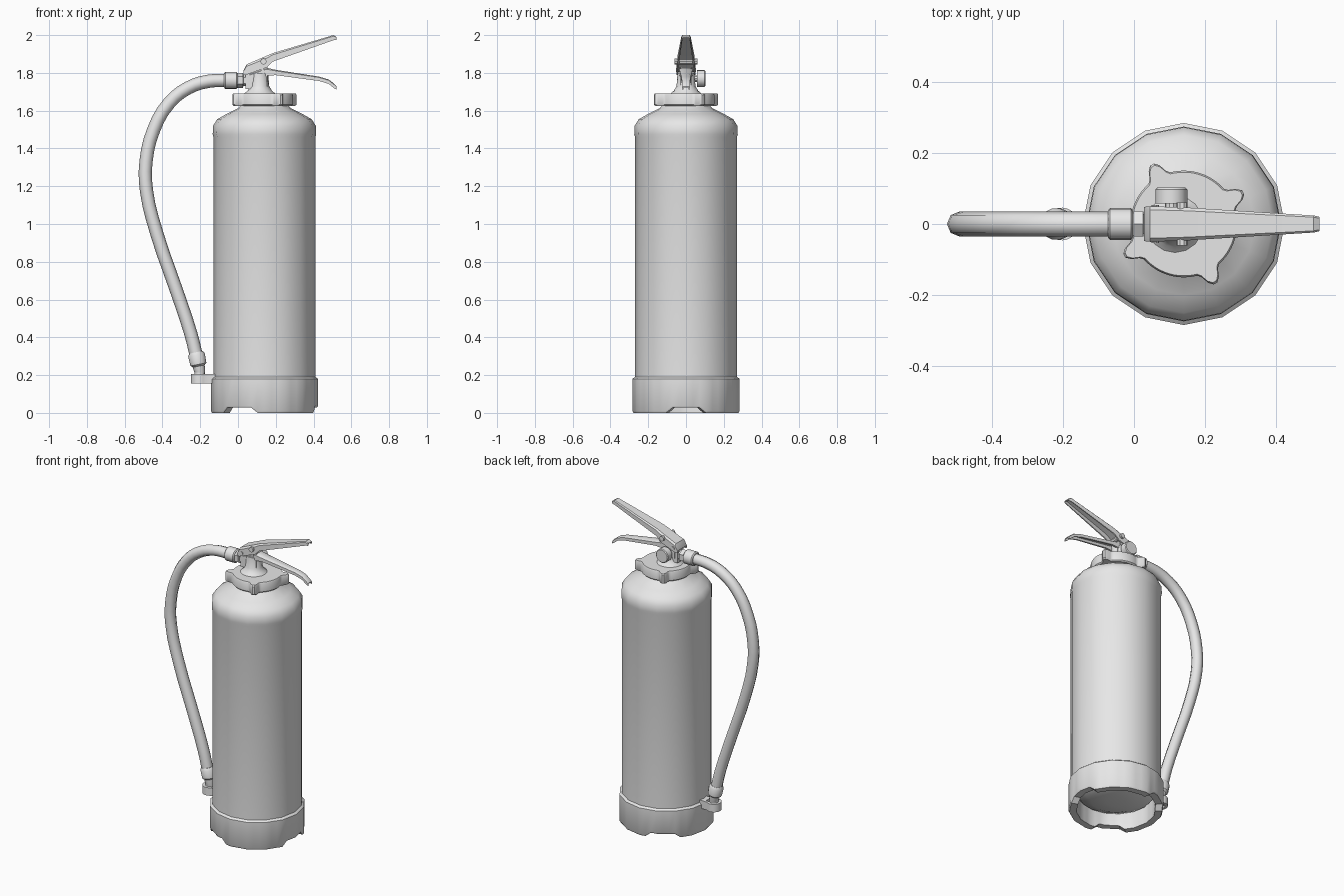
import bpy, bmesh, math
from mathutils import Vector

cube = bpy.data.objects.get("Cube")
if cube:
    bpy.data.objects.remove(cube, do_unlink=True)

grey = bpy.data.materials.new("light_grey")
grey.use_nodes = True
grey.diffuse_color = (0.8, 0.8, 0.8, 1)
grey.node_tree.nodes["Principled BSDF"].inputs["Base Color"].default_value = (0.8, 0.8, 0.8, 1)

AXIS = 0.14     # x of the tank axis
SIDES = 16


def finish(obj, angle=35):
    """Give the object its material and smooth shading with sharp edges kept."""
    if not obj.data.materials:
        obj.data.materials.append(grey)
    bpy.ops.object.select_all(action="DESELECT")
    obj.select_set(True)
    bpy.context.view_layer.objects.active = obj
    bpy.ops.object.shade_smooth_by_angle(angle=math.radians(angle))
    return obj


def loft(name, rings, close_rings=False):
    """Skin a row of equal closed rings; cap the ends or join them up."""
    bm = bmesh.new()
    loops = [[bm.verts.new(p) for p in ring] for ring in rings]
    pairs = list(zip(loops, loops[1:]))
    if close_rings:
        pairs.append((loops[-1], loops[0]))
    for a, b in pairs:
        for i in range(len(a)):
            j = (i + 1) % len(a)
            bm.faces.new((a[i], a[j], b[j], b[i]))
    if not close_rings:
        bm.faces.new(loops[0])
        bm.faces.new(loops[-1])
    bmesh.ops.recalc_face_normals(bm, faces=bm.faces)
    mesh = bpy.data.meshes.new(name)
    bm.to_mesh(mesh)
    bm.free()
    obj = bpy.data.objects.new(name, mesh)
    bpy.context.collection.objects.link(obj)
    return finish(obj)


def lathe(name, profile, origin=(AXIS, 0, 0), direction=(0, 0, 1), sides=SIDES):
    """Turn (radius, height) points about an axis."""
    turn = Vector((0, 0, 1)).rotation_difference(Vector(direction))
    rings = []
    for r, h in profile:
        ring = []
        for i in range(sides):
            a = math.tau * i / sides
            ring.append(Vector(origin) + turn @ Vector((r * math.cos(a), r * math.sin(a), h)))
        rings.append(ring)
    return loft(name, rings)


def box(name, x, y, z):
    rings = [[(px, y[0], z[0]), (px, y[1], z[0]), (px, y[1], z[1]), (px, y[0], z[1])] for px in x]
    return loft(name, rings)


# Tank with domed underside, rolled shoulder and neck
lathe("tank", [(0.06, 0.06), (0.15, 0.07), (0.22, 0.1), (0.27, 0.17), (0.27, 1.46),
               (0.274, 1.475), (0.272, 1.52), (0.25, 1.555), (0.2, 1.583), (0.14, 1.613),
               (0.128, 1.625), (0.128, 1.65)])

# Foot boot: faceted like the tank, with three notches in its lower rim
STEPS = 48
boot = [[] for _ in range(6)]
for i in range(STEPS):
    a = math.tau * i / STEPS
    half = math.pi / SIDES
    facet = math.cos(half) / math.cos(a % (2 * half) - half)
    from_notch = abs((math.degrees(a) + 60) % 120 - 60)
    low = 0.028 if from_notch < 16 else 0
    section = [(0.236, low), (0.278, low), (0.284, low + 0.01),
               (0.284, 0.18), (0.268, 0.192), (0.236, 0.14)]
    for ring, (r, z) in zip(boot, section):
        ring.append((AXIS + r * facet * math.cos(a), r * facet * math.sin(a), z))
loft("foot_boot", boot, close_rings=True)

# Collar nut with four rounded lugs
collar = []
for scale, z in ((0.95, 1.625), (1, 1.632), (1, 1.684), (0.97, 1.692)):
    ring = []
    for i in range(96):
        a = math.tau * i / 96
        d = (math.degrees(a) - 28 + 45) % 90 - 45
        r = scale * (0.15 + 0.04 * math.exp(-(abs(d) / 8) ** 3))
        ring.append((AXIS + r * math.cos(a), r * math.sin(a), z))
    collar.append(ring)
loft("collar_nut", collar)

# Valve body
lathe("valve_stem", [(0.085, 1.688), (0.065, 1.705), (0.05, 1.73), (0.045, 1.8)], origin=(0.115, 0, 0))
box("valve_block", (0.04, 0.155), (-0.03, 0.03), (1.715, 1.83))

# Pressure gauge on the back of the valve
lathe("gauge_stem", [(0.018, 0), (0.018, 0.06)], (0.105, 0.01, 1.77), (0, 1, 0), 10)
lathe("gauge", [(0.045, 0), (0.045, 0.04), (0.04, 0.045)], (0.105, 0.057, 1.77), (0, 1, 0))


# Handles: a downward-open channel that tapers along x
def handle(name, stations, wall):
    rings = []
    for x, low, top, w in stations:
        k = wall * w
        roof = top - 0.3 * (top - low)
        shape = [(-w, low), (-w, top - 0.2 * (top - low)), (-w + k, top), (w - k, top),
                 (w, top - 0.2 * (top - low)), (w, low), (w - k, low), (w - k, roof),
                 (k - w, roof), (k - w, low)]
        rings.append([(x, y, z) for y, z in shape])
    return loft(name, rings)


handle("squeeze_lever", [(0.028, 1.79, 1.81, 0.048), (0.045, 1.79, 1.845, 0.05),
                         (0.155, 1.83, 1.892, 0.046), (0.185, 1.86, 1.905, 0.044),
                         (0.505, 1.973, 2.0, 0.024), (0.522, 1.975, 1.99, 0.02)], 0.2)
handle("carry_handle", [(0.06, 1.74, 1.8, 0.034), (0.15, 1.785, 1.828, 0.034),
                        (0.2, 1.788, 1.816, 0.033), (0.43, 1.757, 1.78, 0.024),
                        (0.48, 1.742, 1.765, 0.022), (0.51, 1.718, 1.742, 0.021),
                        (0.522, 1.712, 1.728, 0.02)], 0.35)

# Pivot rivet and safety pin through the lever
for name, x, z, r, reach in (("pivot_rivet", 0.06, 1.815, 0.011, 0.054),
                             ("safety_pin", 0.135, 1.86, 0.016, 0.06),
                             ("carry_rivet", 0.13, 1.815, 0.009, 0.04)):
    lathe(name, [(r, -reach), (r, reach)], (x, 0, z), (0, 1, 0), 10)

# Hose with its end fittings
lathe("hose_connector", [(0.04, 0), (0.04, 0.028), (0.03, 0.03), (0.03, 0.06)], (-0.002, 0, 1.76), (1, 0, 0), 6)
lathe("upper_ferrule", [(0.038, 0), (0.045, 0.006), (0.045, 0.064), (0.038, 0.07)], (-0.073, 0, 1.76), (1, 0, 0))

path = [(-0.22, 0.3), (-0.25, 0.42), (-0.33, 0.66), (-0.43, 0.95), (-0.485, 1.18), (-0.487, 1.33),
        (-0.446, 1.5), (-0.365, 1.64), (-0.265, 1.72), (-0.16, 1.755), (-0.06, 1.76)]
curve = bpy.data.curves.new("hose", "CURVE")
curve.dimensions = "3D"
curve.bevel_depth = 0.035
curve.bevel_resolution = 2
curve.resolution_u = 3
curve.use_fill_caps = True
spline = curve.splines.new("BEZIER")
spline.bezier_points.add(len(path) - 1)
for point, (x, z) in zip(spline.bezier_points, path):
    point.co = (x, 0, z)
    point.handle_left_type = point.handle_right_type = "AUTO"
hose = bpy.data.objects.new("hose", curve)
bpy.context.collection.objects.link(hose)
bpy.ops.object.select_all(action="DESELECT")
hose.select_set(True)
bpy.context.view_layer.objects.active = hose
bpy.ops.object.convert(target="MESH")
finish(bpy.context.view_layer.objects.active, 50)

lathe("hose_nozzle", [(0.026, 0), (0.03, 0.02), (0.032, 0.04), (0.043, 0.05), (0.045, 0.1), (0.036, 0.115)],
      (-0.2, 0, 0.208), (-0.2, 0, 1), 14)

# Open clip on the boot that holds the nozzle
outer, inner = [], []
for i in range(15):
    a = math.radians(50 + 260 * i / 14)
    outer.append((-0.203 + 0.046 * math.cos(a), 0.046 * math.sin(a)))
    inner.append((-0.203 + 0.028 * math.cos(a), 0.028 * math.sin(a)))
outline = outer + [(-0.12, -0.035), (-0.12, 0.035)]
hole = inner + [(-0.16, -0.02), (-0.16, 0.02)]
loft("nozzle_clip", [[(x, y, z) for x, y in ring] for ring, z in
                     ((outline, 0.155), (outline, 0.207), (hole, 0.207), (hole, 0.155))], close_rings=True)
lathe("nozzle_tip", [(0.027, 0.165), (0.027, 0.225)], (-0.203, 0, 0), (0, 0, 1), 14)
